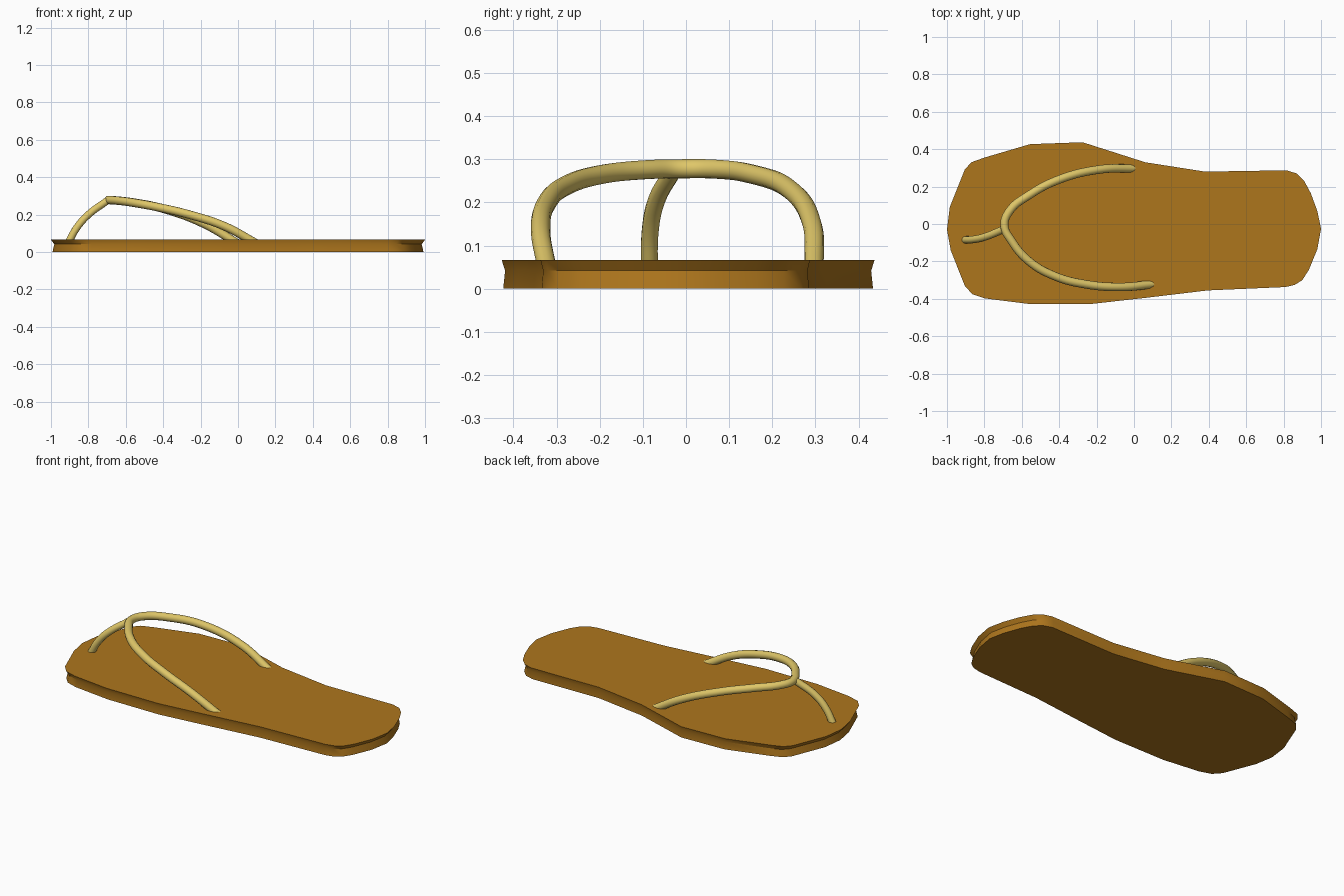
import bpy, bmesh, math

if "Cube" in bpy.data.objects:
    bpy.data.objects.remove(bpy.data.objects["Cube"])


def material(name, color):
    m = bpy.data.materials.new(name)
    m.diffuse_color = color
    m.use_nodes = True
    m.node_tree.nodes["Principled BSDF"].inputs["Base Color"].default_value = m.diffuse_color
    return m


sole_mat = material("tan_rubber", (0.42, 0.18, 0.012, 1))
strap_mat = material("pale_yellow", (0.74, 0.57, 0.14, 1))


def smooth(obj, angle):
    bpy.ops.object.select_all(action='DESELECT')
    obj.select_set(True)
    bpy.context.view_layer.objects.active = obj
    bpy.ops.object.shade_smooth_by_angle(angle=math.radians(angle))


# Sole outline, clockwise from the toe
outline = [(-1, -.03), (-.985, .09), (-.905, .29), (-.87, .33), (-.80, .355),
           (-.555, .427), (-.275, .437), (.06, .33), (.38, .28), (.815, .287),
           (.87, .27), (.91, .23), (.945, .165), (.98, .07), (1, -.025),
           (.98, -.135), (.935, -.245), (.90, -.30), (.86, -.325), (.81, -.337),
           (.395, -.355), (.06, -.395), (-.225, -.427), (-.565, -.427),
           (-.795, -.398), (-.865, -.375), (-.905, -.33), (-.98, -.14)]
# Edge profile: (height, outline scale), pinched in the middle
levels = [(0, .992), (.042, .982), (.066, 1)]

# Sole
bm = bmesh.new()
rings = [[bm.verts.new((x * s, y * s, z)) for x, y in outline] for z, s in levels]
n = len(outline)
for a, b in zip(rings, rings[1:]):
    for i in range(n):
        j = (i + 1) % n
        bm.faces.new((a[i], a[j], b[j], b[i]))
bm.faces.new(rings[0])
bm.faces.new(rings[-1])
bmesh.ops.recalc_face_normals(bm, faces=bm.faces)
mesh = bpy.data.meshes.new("sole")
bm.to_mesh(mesh)
bm.free()
sole = bpy.data.objects.new("sole", mesh)
bpy.context.collection.objects.link(sole)
mesh.materials.append(sole_mat)
smooth(sole, 30)


# Round tube swept through a few points
def tube(name, points, radius=.0225):
    cu = bpy.data.curves.new(name, 'CURVE')
    cu.dimensions = '3D'
    cu.bevel_depth = radius
    cu.bevel_resolution = 4
    cu.resolution_u = 8
    cu.use_fill_caps = True
    sp = cu.splines.new('BEZIER')
    sp.bezier_points.add(len(points) - 1)
    for bp, p in zip(sp.bezier_points, points):
        bp.co = p
        bp.handle_left_type = bp.handle_right_type = 'AUTO'
    obj = bpy.data.objects.new(name, cu)
    bpy.context.collection.objects.link(obj)
    cu.materials.append(strap_mat)
    bpy.ops.object.select_all(action='DESELECT')
    obj.select_set(True)
    bpy.context.view_layer.objects.active = obj
    bpy.ops.object.convert(target='MESH')
    smooth(bpy.context.object, 50)


# Foot strap: from one side over the toes to the other
tube("foot_strap", [(0, .297, .045), (-.18, .292, .15), (-.40, .238, .232),
                    (-.56, .155, .265), (-.665, .07, .277), (-.693, -.008, .278),
                    (-.655, -.09, .276), (-.56, -.20, .264), (-.42, -.28, .238),
                    (-.26, -.322, .20), (-.07, -.337, .137), (.1, -.322, .045)])

# Toe post: from the top of the strap down to the sole
tube("toe_post", [(-.70, -.03, .274), (-.80, -.07, .20),
                  (-.86, -.083, .133), (-.91, -.085, .045)], .02)
